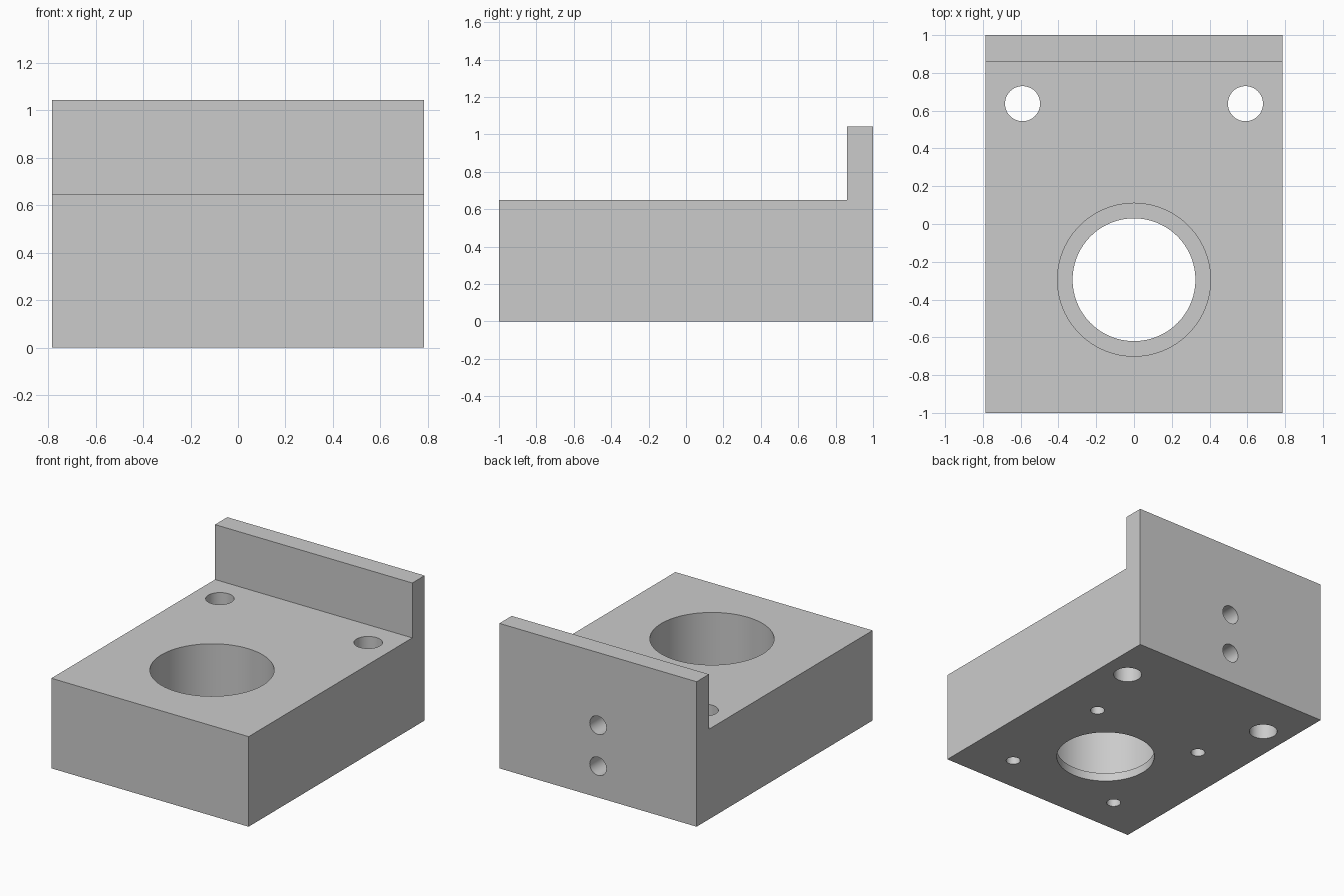
import bpy
import bmesh
from math import radians
from mathutils import Matrix, Vector

default = bpy.data.objects.get("Cube")
if default:
    bpy.data.objects.remove(default, do_unlink=True)

# Overall sizes
HALF_W, BASE_H, WALL_H, WALL_Y = 0.785, 0.648, 1.043, 0.86
BORE_Y = -0.295

metal = bpy.data.materials.new("plain grey metal")
metal.use_nodes = True
grey = (0.6, 0.6, 0.6, 1)
metal.diffuse_color = grey
metal.node_tree.nodes["Principled BSDF"].inputs["Base Color"].default_value = grey


def new_object(name, bm):
    bmesh.ops.recalc_face_normals(bm, faces=bm.faces)
    mesh = bpy.data.meshes.new(name)
    bm.to_mesh(mesh)
    bm.free()
    mesh.materials.append(metal)
    obj = bpy.data.objects.new(name, mesh)
    bpy.context.collection.objects.link(obj)
    return obj


# Block with raised back wall: side profile extruded across the width
bm = bmesh.new()
profile = [(-1, 0), (1, 0), (1, WALL_H), (WALL_Y, WALL_H), (WALL_Y, BASE_H), (-1, BASE_H)]
side = bm.faces.new([bm.verts.new((-HALF_W, y, z)) for y, z in profile])
swept = bmesh.ops.extrude_face_region(bm, geom=[side])["geom"]
bmesh.ops.translate(bm, vec=(2 * HALF_W, 0, 0),
                    verts=[v for v in swept if isinstance(v, bmesh.types.BMVert)])
block = new_object("mounting_block", bm)


def drill(name, start, end, radius, sides=48):
    """Cut a round hole between two points."""
    a, b = Vector(start), Vector(end)
    turn = (b - a).to_track_quat("Z", "Y").to_matrix().to_4x4()
    bm = bmesh.new()
    bmesh.ops.create_cone(bm, cap_ends=True, segments=sides, radius1=radius, radius2=radius,
                          depth=(b - a).length,
                          matrix=Matrix.Translation((a + b) / 2) @ turn)
    cutter = new_object(name, bm)
    cutter.hide_render = True
    mod = block.modifiers.new(name, "BOOLEAN")
    mod.operation, mod.solver, mod.object = "DIFFERENCE", "EXACT", cutter
    bpy.context.view_layer.objects.active = block
    bpy.ops.object.modifier_apply(modifier=mod.name)
    bpy.data.objects.remove(cutter, do_unlink=True)


# Main bore with a narrow retaining lip at the bottom
drill("bore", (0, BORE_Y, 0.06), (0, BORE_Y, 1), 0.405, 96)
drill("lip_opening", (0, BORE_Y, -0.1), (0, BORE_Y, 0.2), 0.325, 96)

# Through holes near the wall, and blind screw holes around the bore underneath
for sx in (-1, 1):
    drill("through_hole", (sx * 0.59, 0.637, -0.1), (sx * 0.59, 0.637, 1), 0.093)
    for sy in (-1, 1):
        x, y = sx * 0.437, BORE_Y + sy * 0.437
        drill("screw_hole", (x, y, -0.1), (x, y, 0.3), 0.047, 32)

# Blind holes in the back face
for z in (0.225, 0.52):
    drill("back_hole", (0, 1.1, z), (0, 0.6, z), 0.066, 32)

# Smooth hole walls, crisp edges
bpy.ops.object.select_all(action="DESELECT")
block.select_set(True)
bpy.context.view_layer.objects.active = block
bpy.ops.object.shade_smooth_by_angle(angle=radians(30))
